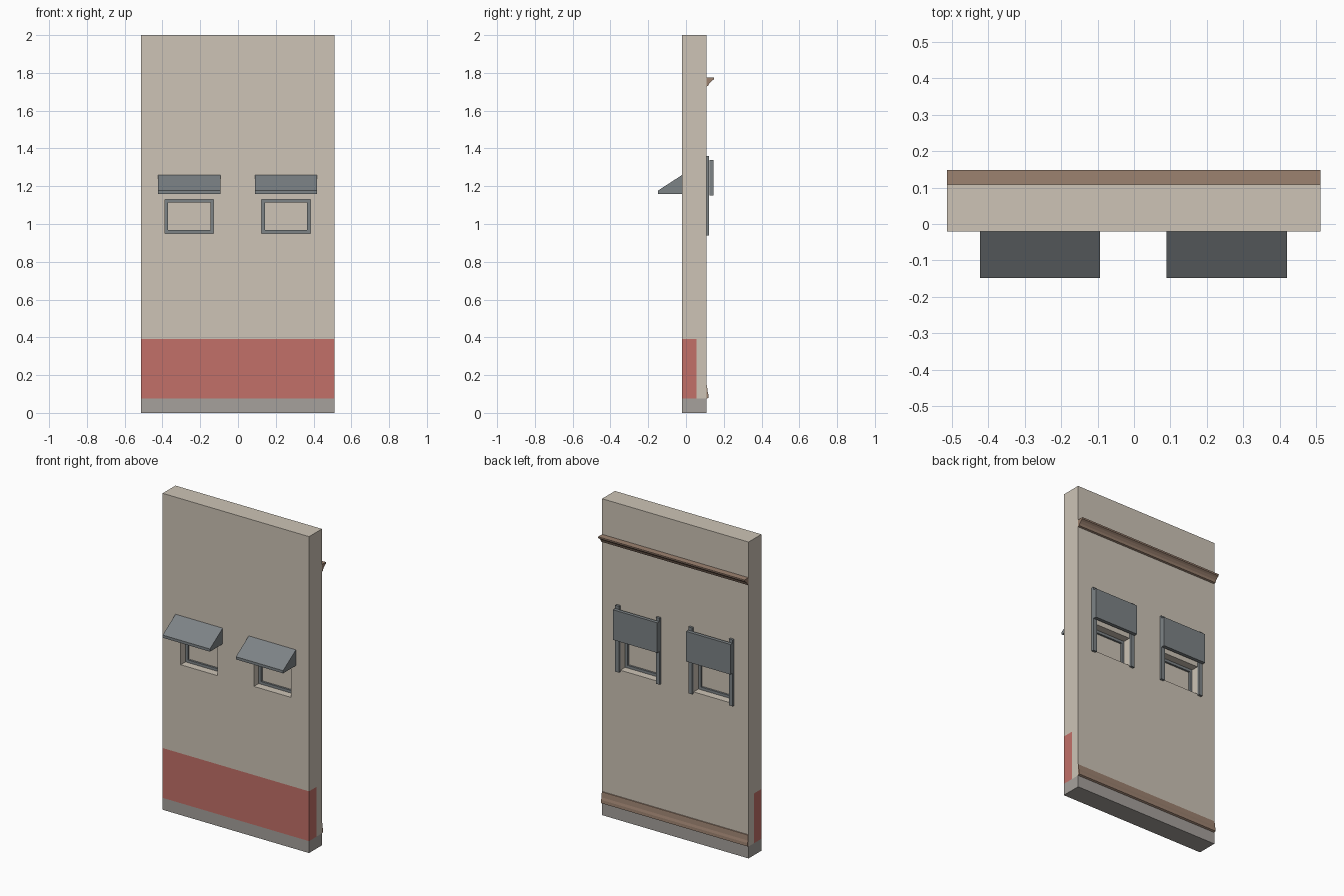
import bpy
import bmesh
from mathutils import Vector

if "Cube" in bpy.data.objects:
    bpy.data.objects.remove(bpy.data.objects["Cube"], do_unlink=True)


def material(name, srgb):
    def lin(c):
        c /= 255
        return c / 12.92 if c <= 0.04045 else ((c + 0.055) / 1.055) ** 2.4
    color = [lin(c) for c in srgb] + [1]
    mat = bpy.data.materials.new(name)
    mat.use_nodes = True
    mat.diffuse_color = color
    mat.node_tree.nodes["Principled BSDF"].inputs["Base Color"].default_value = color
    return mat


beige = material("beige_plaster", (205, 196, 182))
red = material("faded_red", (194, 112, 104))
stone = material("stone_grey", (166, 161, 156))
brown = material("brown_wood", (156, 130, 112))
steel = material("steel_grey", (125, 131, 134))

LEFT, RIGHT, FRONT, BACK = -0.513, 0.511, -0.02, 0.108
CENTRES = {"right": -0.258, "left": 0.254}
HALF_W, SILL, HEAD = 0.129, 0.95, 1.13
BASE_TOP, BAND_TOP, BAND_BACK = 0.075, 0.39, 0.055


def finish(name, bm, mats):
    bmesh.ops.recalc_face_normals(bm, faces=bm.faces[:])
    mesh = bpy.data.meshes.new(name)
    bm.to_mesh(mesh)
    bm.free()
    for m in mats:
        mesh.materials.append(m)
    obj = bpy.data.objects.new(name, mesh)
    bpy.context.collection.objects.link(obj)
    return obj


def add_box(bm, lo, hi):
    lo, hi = Vector(lo), Vector(hi)
    verts = bmesh.ops.create_cube(bm, size=1)["verts"]
    for v in verts:
        v.co = (lo + hi) / 2 + v.co * (hi - lo)


def boxes(name, mat, *spans):
    bm = bmesh.new()
    for lo, hi in spans:
        add_box(bm, lo, hi)
    return finish(name, bm, [mat])


def extrude_x(name, mat, x0, x1, profile):
    """Sweep a (y, z) profile along x."""
    bm = bmesh.new()
    face = bm.faces.new([bm.verts.new((x0, y, z)) for y, z in profile])
    geom = bmesh.ops.extrude_face_region(bm, geom=[face], use_keep_orig=True)["geom"]
    moved = [g for g in geom if isinstance(g, bmesh.types.BMVert)]
    bmesh.ops.translate(bm, vec=(x1 - x0, 0, 0), verts=moved)
    return finish(name, bm, [mat])


# Wall: sliced block with painted bands and window recesses on both faces
bm = bmesh.new()
add_box(bm, (LEFT, FRONT, 0), (RIGHT, BACK, 2))
cuts = [((0, 0, z), (0, 0, 1)) for z in (BASE_TOP, BAND_TOP, SILL, HEAD)]
cuts += [((c + s * HALF_W, 0, 0), (1, 0, 0)) for c in CENTRES.values() for s in (-1, 1)]
cuts.append(((0, BAND_BACK, 0), (0, 1, 0)))
for point, normal in cuts:
    bmesh.ops.bisect_plane(bm, geom=bm.verts[:] + bm.edges[:] + bm.faces[:],
                           plane_co=point, plane_no=normal)
bmesh.ops.recalc_face_normals(bm, faces=bm.faces[:])
recesses = []
for f in bm.faces:
    c = f.calc_center_median()
    if c.z < BASE_TOP:
        f.material_index = 2
    elif c.z < BAND_TOP and c.y < BAND_BACK:
        f.material_index = 1
    in_window = any(abs(c.x - w) < HALF_W for w in CENTRES.values())
    if abs(f.normal.y) > 0.9 and in_window and SILL < c.z < HEAD:
        recesses.append(f)
bmesh.ops.inset_individual(bm, faces=recesses, thickness=0, depth=-0.06)
finish("wall", bm, [beige, red, stone])

# Mouldings along the back of the wall
extrude_x("upper_moulding", brown, LEFT, RIGHT,
          [(BACK, 1.775), (0.148, 1.775), (0.147, 1.765), (0.135, 1.757),
           (0.124, 1.745), (0.118, 1.732), (BACK, 1.728)])
extrude_x("lower_moulding", brown, LEFT, RIGHT,
          [(BACK, 0.15), (0.111, 0.148), (0.114, 0.115), (0.118, 0.1),
           (0.119, 0.08), (BACK, BASE_TOP)])

for side, c in CENTRES.items():
    x0, x1 = c - HALF_W, c + HALF_W
    # Window frame set inside the recess
    t, f0, f1 = 0.017, 0.028, 0.06
    boxes(side + "_window_frame", steel,
          ((x0, f0, SILL), (x0 + t, f1, HEAD)),
          ((x1 - t, f0, SILL), (x1, f1, HEAD)),
          ((x0 + t, f0, SILL), (x1 - t, f1, SILL + t)),
          ((x0 + t, f0, HEAD - t), (x1 - t, f1, HEAD)))
    # Sloped hood over the outside
    extrude_x(side + "_window_hood", steel, c - 0.165, c + 0.165,
              [(FRONT, 1.26), (-0.148, 1.177), (-0.148, 1.16), (FRONT, 1.16)])
    # Sliding shutter and its rails on the back
    w = 0.026
    boxes(side + "_shutter_rails", steel,
          ((x0 - w, BACK, 0.94), (x0, 0.123, 1.36)),
          ((x1, BACK, 0.94), (x1 + w, 0.123, 1.36)))
    boxes(side + "_shutter", steel,
          ((x0 - w, 0.124, 1.15), (x1 + w, 0.146, 1.34)))
